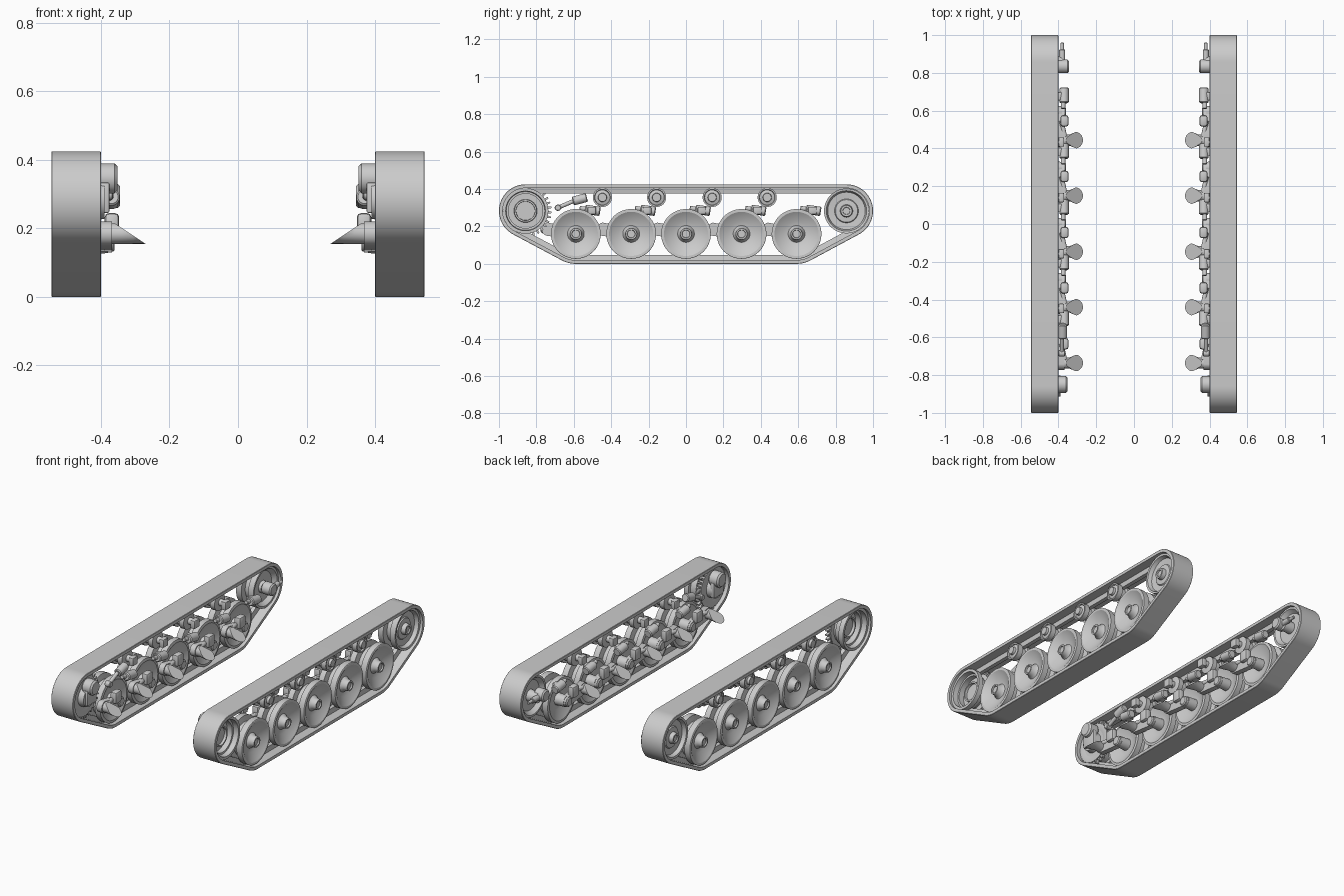
import bpy, bmesh, math
from mathutils import Vector, Matrix

old = bpy.data.objects.get("Cube")
if old:
    bpy.data.objects.remove(old, do_unlink=True)

steel = bpy.data.materials.new("plain_grey")
steel.use_nodes = True
GREY = (0.6, 0.6, 0.6, 1)
steel.diffuse_color = GREY
steel.node_tree.nodes["Principled BSDF"].inputs["Base Color"].default_value = GREY
parts = []


def finish(name, bm):
    """Turn a bmesh into an object mirrored to the other side."""
    bmesh.ops.remove_doubles(bm, verts=bm.verts, dist=1e-5)
    bmesh.ops.recalc_face_normals(bm, faces=bm.faces)
    mesh = bpy.data.meshes.new(name)
    bm.to_mesh(mesh)
    bm.free()
    mesh.materials.append(steel)
    obj = bpy.data.objects.new(name, mesh)
    bpy.context.collection.objects.link(obj)
    obj.modifiers.new("other_side", 'MIRROR').use_mirror_merge = False
    parts.append(obj)
    return obj


def loft(rings, wrap=False):
    """Skin closed rings, either capped or wrapped round."""
    bm = bmesh.new()
    loops = [[bm.verts.new(p) for p in ring] for ring in rings]
    n = len(loops[0])
    pairs = list(zip(loops, loops[1:]))
    if wrap:
        pairs.append((loops[-1], loops[0]))
    else:
        bm.faces.new(loops[0])
        bm.faces.new(loops[-1])
    for a, b in pairs:
        for i in range(n):
            j = (i + 1) % n
            bm.faces.new((a[i], a[j], b[j], b[i]))
    return bm


def revolve(profile, origin, axis=(1, 0, 0), seg=40):
    """Revolve (distance along axis, radius) pairs."""
    axis, origin = Vector(axis).normalized(), Vector(origin)
    u = axis.orthogonal().normalized()
    v = axis.cross(u)
    turns = [math.tau * i / seg for i in range(seg)]
    return loft([[origin + axis * d + (u * math.cos(t) + v * math.sin(t)) * r
                  for t in turns] for d, r in profile])


def rod(name, a, b, radius, seg=16):
    a, b = Vector(a), Vector(b)
    length, c = (b - a).length, radius * 0.2
    return finish(name, revolve([(0, radius - c), (c, radius),
                                 (length - c, radius), (length, radius - c)], a, b - a, seg))


def box(name, centre, size, bevel=0.006):
    bm = bmesh.new()
    bmesh.ops.create_cube(bm, size=1, matrix=Matrix.Translation(centre) @ Matrix.Diagonal((*size, 1)))
    bmesh.ops.bevel(bm, geom=bm.edges[:], offset=bevel, segments=2, affect='EDGES', profile=0.5)
    return finish(name, bm)


def plate(name, x0, x1, outline):
    return finish(name, loft([[(x, y, z) for y, z in outline] for x in (x0, x1)]))


END_Y, END_Z, END_R = 0.858, 0.283, 0.142
WHEELS = [-0.589, -0.293, 0.0, 0.297, 0.591]
WHEEL_Z = 0.16

# Track: a band wrapped round both ends and the lower wheels, with a guide ridge inside
lean = 241.8
arcs = [(-END_Y, END_Z, END_R, 90, lean), (-0.589, WHEEL_Z, 0.16, lean, 270),
        (0.591, WHEEL_Z, 0.16, 270, 540 - lean), (END_Y, END_Z, END_R, 540 - lean, 450)]


def track_loop(x, inset):
    loop = []
    for y, z, r, a0, a1 in arcs:
        steps = max(8, int((a1 - a0) / 5))
        for i in range(steps + 1):
            a = math.radians(a0 + (a1 - a0) * i / steps)
            loop.append((x, y + (r - inset) * math.cos(a), z + (r - inset) * math.sin(a)))
    return loop


section = [(0.4, 0.002), (0.402, 0), (0.543, 0), (0.545, 0.002), (0.545, 0.02),
           (0.489, 0.02), (0.485, 0.048), (0.46, 0.048), (0.456, 0.02), (0.4, 0.02)]
finish("track_band", loft([track_loop(x, i) for x, i in section], wrap=True))

# Road wheels: paired dished discs with a projecting hub
road_profile = [(0.532, 0.012), (0.532, 0.02), (0.54, 0.022), (0.54, 0.03), (0.515, 0.034),
                (0.5, 0.045), (0.505, 0.07), (0.53, 0.112), (0.534, 0.118), (0.534, 0.13),
                (0.532, 0.133), (0.496, 0.133), (0.49, 0.1), (0.455, 0.1), (0.449, 0.133),
                (0.415, 0.133), (0.412, 0.118), (0.44, 0.06), (0.44, 0.035), (0.38, 0.032)]
for n, w in enumerate(WHEELS, 1):
    finish(f"road_wheel_{n}", revolve(road_profile, (0, w, WHEEL_Z), seg=56))

# Return rollers with their mounts
roller_profile = [(0.535, 0.012), (0.535, 0.022), (0.52, 0.024), (0.515, 0.04), (0.522, 0.043),
                  (0.522, 0.051), (0.49, 0.051), (0.488, 0.035), (0.457, 0.035), (0.455, 0.051),
                  (0.425, 0.051), (0.42, 0.02), (0.37, 0.018)]
for n, y in enumerate([-0.447, -0.157, 0.14, 0.434], 1):
    finish(f"return_roller_{n}", revolve(roller_profile, (0, y, 0.355)))
    box(f"roller_mount_{n}", (0.385, y, 0.35), (0.03, 0.05, 0.05))

# Drive sprocket: cupped drum with toothed rings and a raised hub ring
drum = [(0.475, 0.046), (0.475, 0.05), (0.49, 0.051), (0.49, 0.06), (0.465, 0.062),
        (0.465, 0.1), (0.53, 0.106), (0.53, 0.122), (0.5, 0.122), (0.498, 0.092), (0.45, 0.092),
        (0.446, 0.118), (0.42, 0.118), (0.418, 0.1), (0.43, 0.06), (0.39, 0.055)]
finish("sprocket_drum", revolve(drum, (0, -END_Y, END_Z), seg=56))
teeth = 32
outline = []
for i in range(teeth):
    for part, r in ((0, 0.118), (0.4, 0.118), (0.55, 0.14), (0.85, 0.14)):
        a = math.tau * (i + part) / teeth
        outline.append((-END_Y + r * math.cos(a), END_Z + r * math.sin(a)))
plate("sprocket_teeth", 0.424, 0.442, outline)
rod("drive_housing", (0.352, -0.85, 0.346), (0.42, -0.85, 0.346), 0.044, 32)
box("drive_bracket", (0.39, -0.85, 0.29), (0.03, 0.09, 0.09))

# Rear idler with its tensioner
idler = [(0.528, 0.01), (0.528, 0.018), (0.535, 0.02), (0.535, 0.03), (0.51, 0.034), (0.508, 0.06),
         (0.502, 0.064), (0.505, 0.1), (0.528, 0.108), (0.53, 0.12), (0.495, 0.12), (0.49, 0.09),
         (0.455, 0.09), (0.45, 0.12), (0.415, 0.12), (0.415, 0.108), (0.44, 0.09), (0.44, 0.035),
         (0.38, 0.03)]
finish("idler_wheel", revolve(idler, (0, END_Y, END_Z), seg=56))
rod("idler_mount", (0.345, 0.835, 0.295), (0.41, 0.835, 0.295), 0.036, 28)
rod("tensioner_link", (0.38, 0.85, 0.29), (0.38, 0.925, 0.29), 0.016)
rod("tensioner_tip", (0.38, 0.91, 0.29), (0.38, 0.96, 0.29), 0.009)

# Suspension: swing arm, slanted pivot horn, pad and bump stop at every road wheel
for n, w in enumerate(WHEELS, 1):
    pivot_y, pivot_z = w - 0.147, 0.185
    arm = []
    for cy, cz, r, a0 in ((pivot_y, pivot_z, 0.036, 100), (w, WHEEL_Z, 0.03, -80)):
        for i in range(11):
            a = math.radians(a0 + 16 * i)
            arm.append((cy + r * math.cos(a), cz + r * math.sin(a)))
    plate(f"swing_arm_{n}", 0.368, 0.402, arm)
    rod(f"arm_boss_{n}", (0.36, w, WHEEL_Z), (0.41, w, WHEEL_Z), 0.028, 24)

    bm = revolve([(0.27, 0.045), (0.305, 0.045), (0.34, 0.03), (0.4, 0.03)],
                 (0, pivot_y, pivot_z), seg=28)
    for v in bm.verts:
        v.co.z = pivot_z + (v.co.z - pivot_z) * (0.03 / 0.045 if v.co.x < 0.32 else 1)
    cut = bmesh.ops.bisect_plane(bm, geom=bm.verts[:] + bm.edges[:] + bm.faces[:],
                                 plane_co=(0.27, 0, 0.155), plane_no=(-0.06, 0, 0.09),
                                 clear_outer=True)
    rim = [e for e in cut["geom_cut"] if isinstance(e, bmesh.types.BMEdge)]
    bmesh.ops.holes_fill(bm, edges=[e for e in rim if e.is_boundary], sides=0)
    finish(f"pivot_horn_{n}", bm)

    box(f"arm_pad_{n}", (0.368, w - 0.045, 0.21), (0.042, 0.06, 0.07), 0.012)
    rod(f"pad_strut_{n}", (0.385, w - 0.045, 0.2), (0.365, pivot_y + 0.015, 0.2), 0.012)
    rod(f"bump_stop_{n}", (0.37, w + 0.05, 0.292), (0.37, w + 0.13, 0.28), 0.025, 20)
    rod(f"bump_stop_neck_{n}", (0.375, w + 0.02, 0.298), (0.375, w + 0.07, 0.29), 0.012)
    box(f"bump_bracket_{n}", (0.39, w + 0.085, 0.285), (0.03, 0.045, 0.04))

# Front damper
rod("damper_rod", (0.382, -0.685, 0.3), (0.382, -0.58, 0.345), 0.011)
rod("damper_body", (0.378, -0.605, 0.335), (0.378, -0.53, 0.355), 0.024, 20)
rod("damper_eye", (0.365, -0.685, 0.3), (0.4, -0.685, 0.3), 0.017, 20)

bpy.ops.object.select_all(action='DESELECT')
for obj in parts:
    obj.select_set(True)
bpy.context.view_layer.objects.active = parts[0]
bpy.ops.object.shade_smooth_by_angle(angle=math.radians(32))
